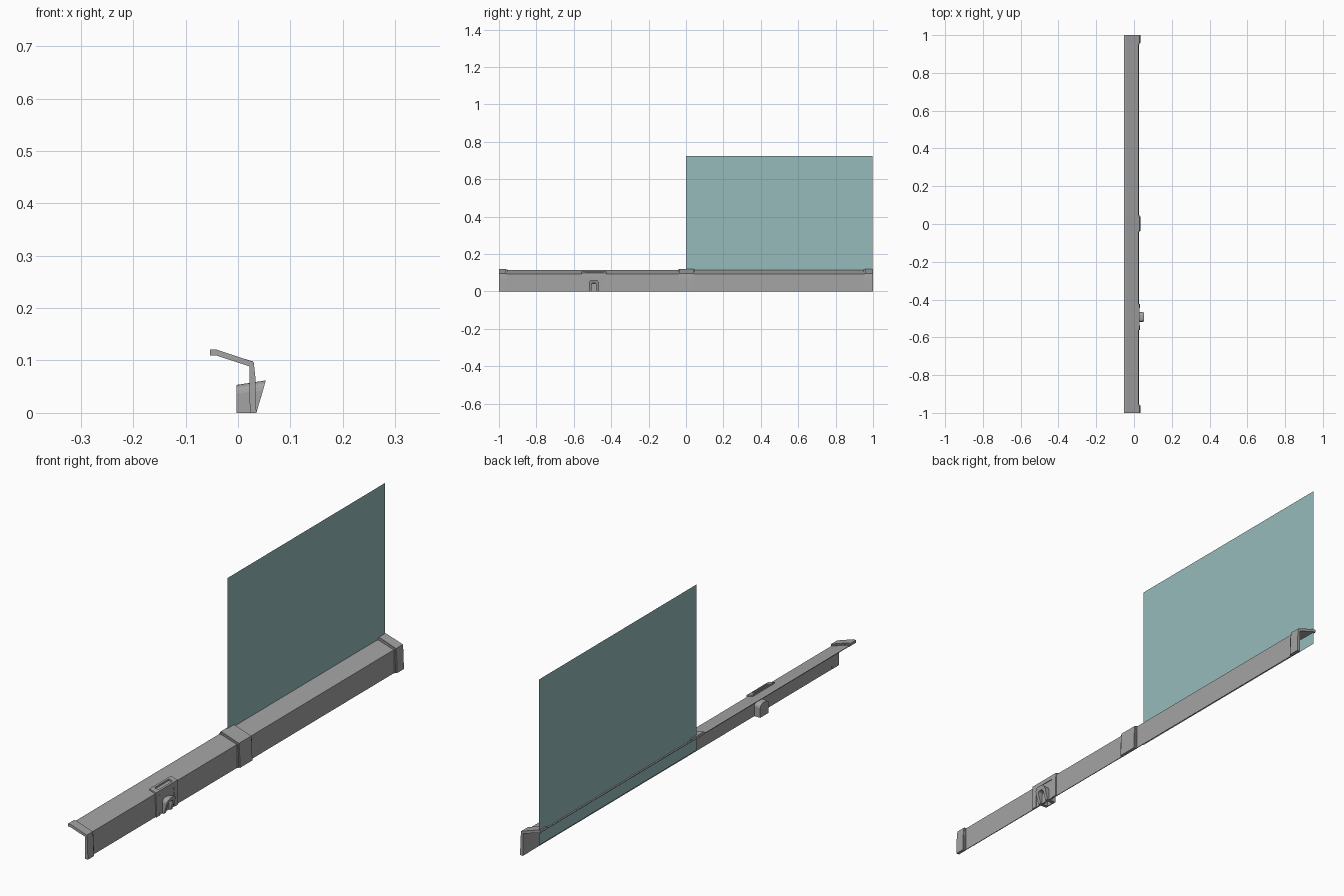
import bpy, bmesh, math

if "Cube" in bpy.data.objects:
    bpy.data.objects.remove(bpy.data.objects["Cube"])


def material(name, rgb):
    m = bpy.data.materials.new(name)
    m.diffuse_color = (*rgb, 1.0)
    m.use_nodes = True
    m.node_tree.nodes["Principled BSDF"].inputs["Base Color"].default_value = m.diffuse_color
    return m


GREY = material("grey_metal", (0.37, 0.37, 0.37))
GLASS = material("teal_glass", (0.31, 0.50, 0.50))


def finish(name, bm, mat):
    bmesh.ops.recalc_face_normals(bm, faces=bm.faces)
    me = bpy.data.meshes.new(name)
    bm.to_mesh(me)
    bm.free()
    me.materials.append(mat)
    ob = bpy.data.objects.new(name, me)
    bpy.context.collection.objects.link(ob)
    return ob


def shell(name, outer, inner, y0, y1):
    """Bent strip: outer and inner x/z lines of equal length, swept along y."""
    bm = bmesh.new()
    loops = [[[bm.verts.new((x, y, z)) for x, z in line] for line in (outer, inner)]
             for y in (y0, y1)]
    (ao, ai), (bo, bi) = loops
    n = len(outer)
    for i in range(n - 1):
        bm.faces.new((ao[i], ao[i + 1], bo[i + 1], bo[i]))
        bm.faces.new((ai[i], ai[i + 1], bi[i + 1], bi[i]))
        bm.faces.new((ao[i], ao[i + 1], ai[i + 1], ai[i]))
        bm.faces.new((bo[i], bo[i + 1], bi[i + 1], bi[i]))
    for i in (0, n - 1):
        bm.faces.new((ao[i], bo[i], bi[i], ai[i]))
    return finish(name, bm, GREY)


# Long bent rail
RAIL_OUT = [(-0.053, 0.114), (-0.043, 0.114), (0.025, 0.093), (0.026, 0.0)]
RAIL_IN = [(-0.053, 0.111), (-0.043, 0.111), (0.022, 0.090), (0.023, 0.0)]
shell("rail", RAIL_OUT, RAIL_IN, -0.998, 0.998)

# End caps and middle joint, each with a stepped edge
CAP_OUT = [(-0.053, 0.121), (-0.042, 0.121), (0.030, 0.097), (0.033, 0.070), (0.035, 0.0)]
CAP_MID = [(-0.053, 0.117), (-0.043, 0.117), (0.027, 0.0945), (0.029, 0.070), (0.030, 0.0)]
CAP_IN = [(-0.053, 0.110), (-0.043, 0.110), (0.0215, 0.089), (0.0222, 0.070), (0.0225, 0.0)]
for name, a, b, step_a, step_b in (("front_end_cap", -1, -0.955, 0, 0.007),
                                   ("middle_joint", -0.043, 0.047, 0.006, 0.006),
                                   ("back_end_cap", 0.95, 1, 0.007, 0)):
    shell(name + "_base", CAP_MID, CAP_IN, a, b)
    shell(name, CAP_OUT, CAP_MID, a + step_a, b - step_b)

# Clip frame around the rail: two side straps, a top bar and a recessed plate
CY = -0.492
CLIP_OUT = [(0.0, 0.107), (0.029, 0.098), (0.031, 0.0)]
CLIP_IN = [(0.0, 0.100), (0.025, 0.0925), (0.026, 0.0)]
for s, side in ((-1, "front"), (1, "back")):
    y0, y1 = sorted((CY + s * 0.068, CY + s * 0.046))
    shell("clip_strap_" + side, CLIP_OUT, CLIP_IN, y0, y1)
shell("clip_top_bar", [(0.0, 0.107), (0.007, 0.105)], [(0.0, 0.100), (0.007, 0.098)],
      CY - 0.046, CY + 0.046)
shell("clip_front_bar", [(0.022, 0.100), (0.029, 0.098), (0.030, 0.080)],
      [(0.022, 0.093), (0.025, 0.0925), (0.0255, 0.080)], CY - 0.046, CY + 0.046)
shell("clip_plate", [(0.0275, 0.080), (0.028, 0.0)], [(0.0255, 0.080), (0.026, 0.0)],
      CY - 0.046, CY + 0.046)


def arch(width, height):
    """Inverted U outline in y/z, with a rounded top."""
    pts = [(-width, 0.0)]
    r = 0.7 * width
    for cx, a0 in ((-width + r, 180), (width - r, 90)):
        for k in range(5):
            t = math.radians(a0 - 22.5 * k)
            pts.append((cx + r * math.cos(t), height - r + r * math.sin(t)))
    return pts + [(width, 0.0)]


def arch_block(name, x0, x1, outline, hole):
    """Arch with an arched opening, x ends given as functions of z."""
    bm = bmesh.new()

    def ring(pts, fx):
        out = []
        for y, z in pts:
            x = fx(z)
            out.append(bm.verts.new((x, CY + y, z * (0.86 + 0.14 * (x + 0.003) / 0.056))))
        return out
    oa, ob, ia, ib = ring(outline, x0), ring(outline, x1), ring(hole, x0), ring(hole, x1)
    for p, q in ((oa, ob), (ia, ib), (oa, ia), (ob, ib)):
        for i in range(len(p) - 1):
            bm.faces.new((p[i], p[i + 1], q[i + 1], q[i]))
    for i in (0, -1):
        bm.faces.new((oa[i], ob[i], ib[i], ia[i]))
    return finish(name, bm, GREY)


# Hook that flares outward, and the matching block behind the rail
outer_arch, inner_arch = arch(0.027, 0.062), arch(0.014, 0.046)
arch_block("hook", lambda z: 0.026, lambda z: 0.035 + 0.018 * z / 0.062,
           outer_arch, inner_arch)
arch_block("inner_block", lambda z: -0.003, lambda z: 0.023, outer_arch, inner_arch)
shell("inner_block_back", [(-0.003, 0.046), (-0.003, 0.0)], [(0.001, 0.046), (0.001, 0.0)],
      CY - 0.015, CY + 0.015)

# Glass sheet standing behind the back half of the rail
bm = bmesh.new()
bm.faces.new([bm.verts.new((-0.047, y, z))
              for y, z in ((0, 0.06), (0.998, 0.06), (0.998, 0.724), (0, 0.724))])
finish("glass_sheet", bm, GLASS)
